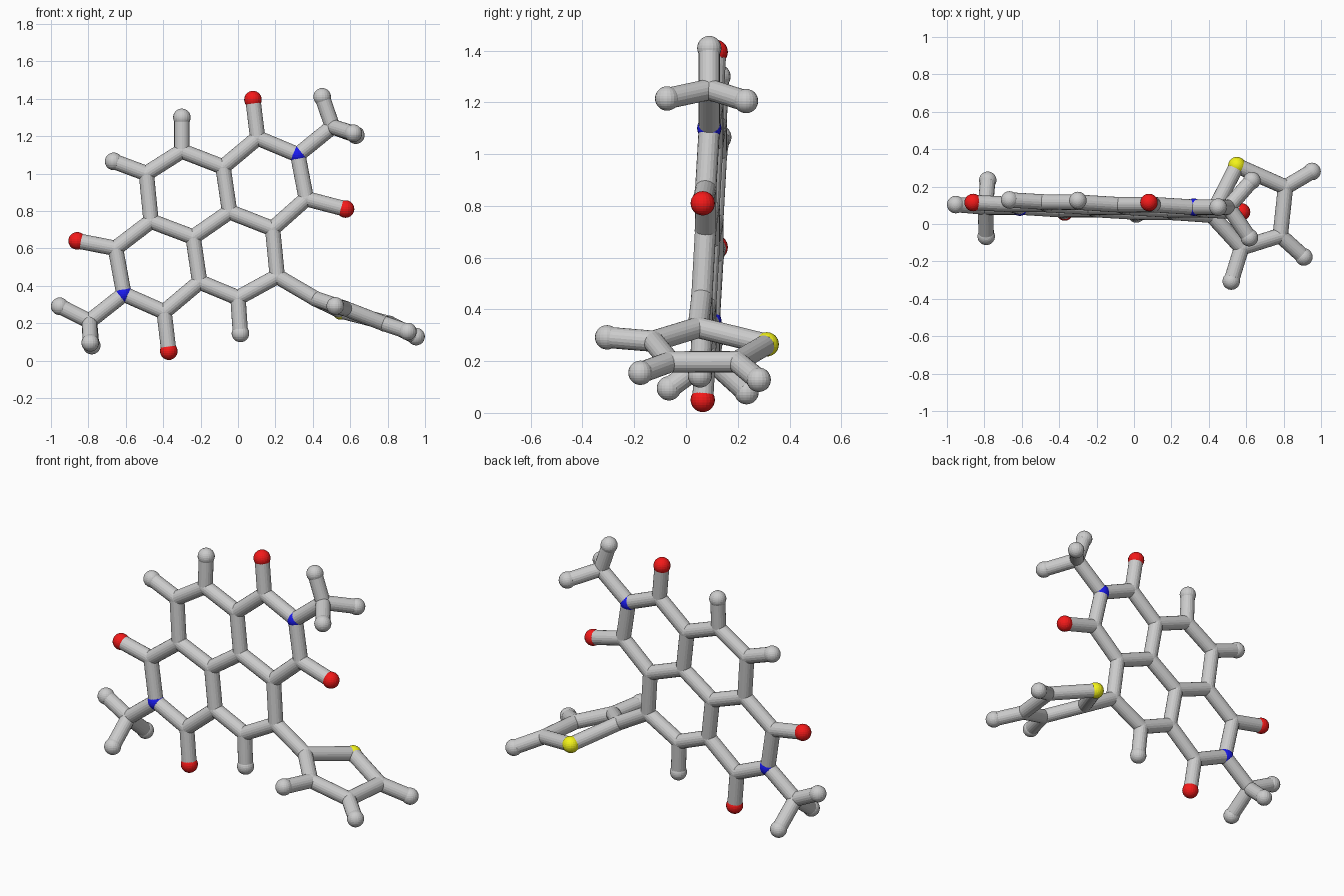
import bpy, bmesh
from mathutils import Vector, Matrix

if "Cube" in bpy.data.objects:
    bpy.data.objects.remove(bpy.data.objects["Cube"])

BALL_R, ROD_R, SIDES = 0.047, 0.041, 20

# Atoms of the flat fused-ring core: name -> (x, z)
core = {
    "C1": (-.30, 1.12), "C2": (-.49, 1.00), "C3": (-.465, .745), "C4": (-.24, .66),
    "C5": (-.045, .795), "C6": (-.08, 1.035), "C7": (.105, 1.19), "C8": (.365, .865),
    "C9": (.185, .705), "C10": (.21, .45), "C11": (0, .335), "C12": (-.205, .42),
    "C13": (-.655, .60), "C14": (-.395, .26), "C15": (.505, 1.25), "C16": (-.794, .21),
    "C17": (.415, .33),
    "N1": (.32, 1.10), "N2": (-.61, .355),
    "O1": (.08, 1.395), "O2": (.575, .81), "O3": (-.86, .64), "O4": (-.37, .05),
    "H1": (-.30, 1.30), "H2": (-.665, 1.065), "H3": (.013, .145),
}
# The core lies in a slightly tilted plane
atoms = {n: Vector((x, .047 - .041 * x + .051 * z, z)) for n, (x, z) in core.items()}

# Atoms out of the plane: five-sided side ring and the two methyl ends
off_plane = {
    "S1": (.55, .312, .265), "C18": (.575, -.127, .277),
    "C19": (.782, -.062, .197), "C20": (.81, .197, .198),
    "H4": (.52, -.305, .292), "H5": (.908, -.176, .155), "H6": (.952, .281, .128),
    "H7": (.45, .09, 1.41), "H8": (.63, .232, 1.205), "H9": (.617, -.073, 1.215),
    "H10": (-.953, .104, .29), "H11": (-.782, .234, .08), "H12": (-.79, -.066, .095),
}
atoms.update({n: Vector(p) for n, p in off_plane.items()})

# Bonds written as chains
chains = {
    "core_ring_rods": ["C1 C2 C3 C4 C5 C6 C1", "C6 C7 N1 C8 C9 C5",
                       "C9 C10 C11 C12 C4", "C12 C14 N2 C13 C3"],
    "side_ring_rods": ["C10 C17 C18 C19 C20 S1 C17", "C18 H4", "C19 H5", "C20 H6"],
    "methyl_rods": ["N1 C15 H7", "H8 C15 H9", "N2 C16 H10", "H11 C16 H12"],
    "oxygen_rods": ["C7 O1", "C8 O2", "C13 O3", "C14 O4"],
    "hydrogen_rods": ["C1 H1", "C2 H2", "C11 H3"],
}


def finish(bm, name, color=None):
    mesh = bpy.data.meshes.new(name)
    bm.to_mesh(mesh)
    bm.free()
    obj = bpy.data.objects.new(name, mesh)
    bpy.context.collection.objects.link(obj)
    if color:
        mat = bpy.data.materials.new(name + "_color")
        mat.diffuse_color = (*color, 1)
        mat.use_nodes = True
        mat.node_tree.nodes["Principled BSDF"].inputs["Base Color"].default_value = mat.diffuse_color
        mesh.materials.append(mat)


def balls(name, letter, color=None):
    bm = bmesh.new()
    for n, p in atoms.items():
        if n[0] == letter:
            r = ROD_R + .001 if letter == "C" else BALL_R
            bmesh.ops.create_uvsphere(bm, u_segments=SIDES, v_segments=14, radius=r,
                                      matrix=Matrix.Translation(p))
    finish(bm, name, color)


def rods(name, paths):
    bm = bmesh.new()
    for path in paths:
        pts = [atoms[n] for n in path.split()]
        for a, b in zip(pts, pts[1:]):
            d = b - a
            m = Matrix.Translation((a + b) / 2) @ d.to_track_quat('Z', 'Y').to_matrix().to_4x4()
            bmesh.ops.create_cone(bm, cap_ends=True, segments=SIDES, radius1=ROD_R,
                                  radius2=ROD_R, depth=d.length, matrix=m)
    finish(bm, name)


# Connecting rods
for rod_name, paths in chains.items():
    rods(rod_name, paths)

# Atom balls
balls("carbon_joints", "C")
balls("hydrogen_balls", "H")
balls("oxygen_balls", "O", (.9, .01, .01))
balls("nitrogen_balls", "N", (.01, .01, .85))
balls("sulfur_ball", "S", (.9, .9, .01))
